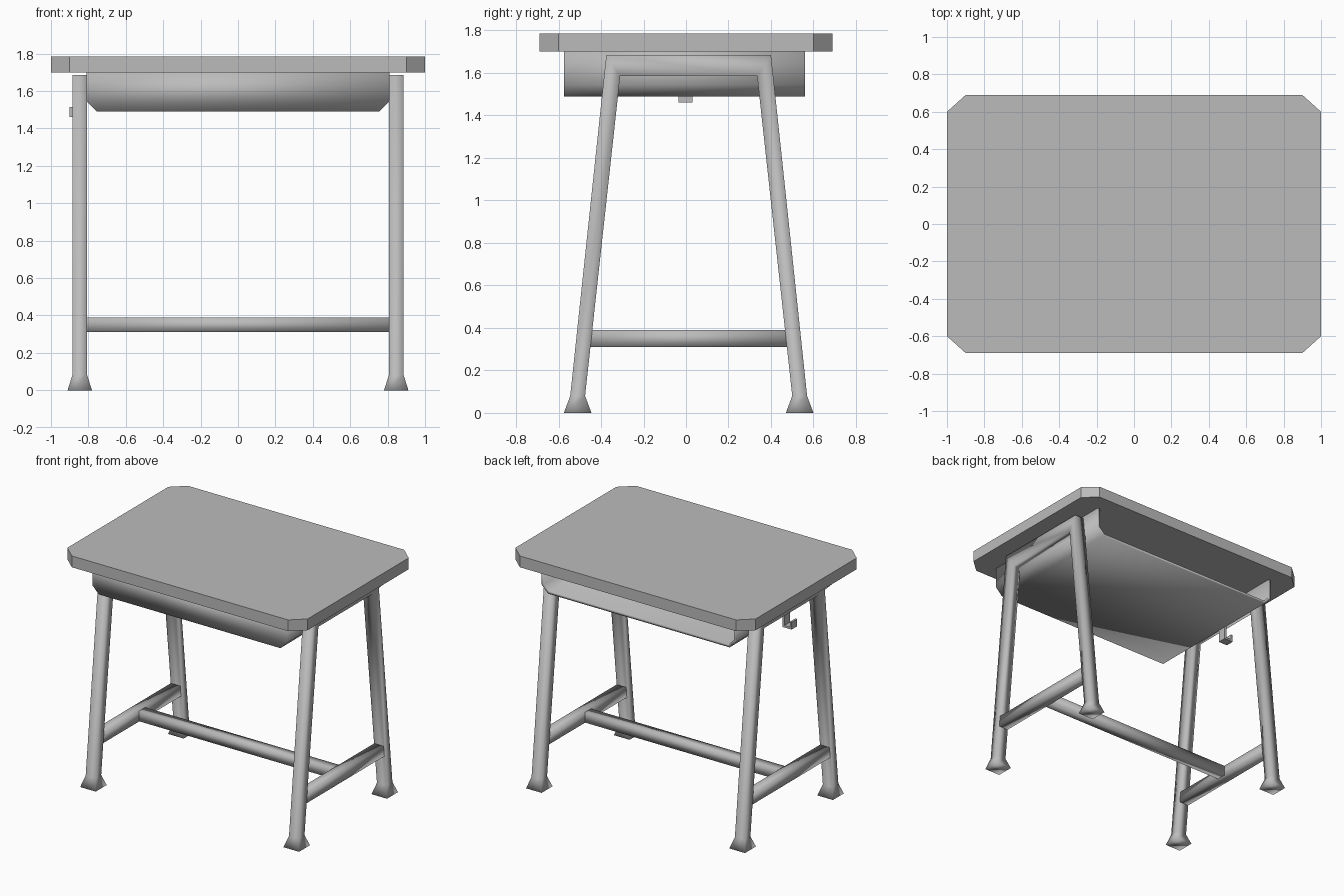
import bpy
import bmesh
from mathutils import Vector

cube = bpy.data.objects.get("Cube")
if cube:
    bpy.data.objects.remove(cube, do_unlink=True)

grey = bpy.data.materials.new("plain_grey")
grey.use_nodes = True
colour = (0.5, 0.5, 0.5, 1)
grey.diffuse_color = colour
grey.node_tree.nodes["Principled BSDF"].inputs["Base Color"].default_value = colour


def finish(name, bm, smooth):
    """Turn a bmesh into a grey object."""
    mesh = bpy.data.meshes.new(name)
    for face in bm.faces:
        face.smooth = smooth
    bm.to_mesh(mesh)
    bm.free()
    mesh.materials.append(grey)
    obj = bpy.data.objects.new(name, mesh)
    bpy.context.collection.objects.link(obj)
    return obj


def loft(rings):
    """Closed solid skinned through rings of equal point count."""
    bm = bmesh.new()
    loops = [[bm.verts.new(p) for p in ring] for ring in rings]
    for a, b in zip(loops, loops[1:]):
        for i in range(len(a)):
            j = (i + 1) % len(a)
            bm.faces.new((a[i], a[j], b[j], b[i]))
    bm.faces.new(loops[0])
    bm.faces.new(loops[-1])
    bmesh.ops.recalc_face_normals(bm, faces=bm.faces)
    return bm


def prism_y(profile, y0, y1):
    return loft([[(x, y, z) for x, z in profile] for y in (y0, y1)])


def box(name, x0, x1, y0, y1, z0, z1):
    return finish(name, prism_y([(x0, z0), (x1, z0), (x1, z1), (x0, z1)], y0, y1), True)


# Table top with clipped corners
outline = [(1, 0.6), (0.9, 0.69), (-0.9, 0.69), (-1, 0.6),
           (-1, -0.6), (-0.9, -0.69), (0.9, -0.69), (1, -0.6)]
finish("table_top", loft([[(x, y, z) for x, y in outline] for z in (1.70, 1.785)]), False)

# Book tray, open at the back and under the top
half = [(0.81, 1.70), (0.81, 1.545), (0.755, 1.49)]
bm = prism_y(half + [(-x, z) for x, z in reversed(half)], -0.575, 0.56)
bm.normal_update()
open_faces = [f for f in bm.faces if f.normal.y > 0.9 or f.normal.z > 0.9]
bmesh.ops.delete(bm, geom=open_faces, context="FACES")
tray = finish("book_tray", bm, True)
shell = tray.modifiers.new("wall", "SOLIDIFY")
shell.thickness = 0.02
shell.offset = -1
shell.use_even_offset = True

# Leg frames: one square tube with flared feet, bent over the top
# Each section: outer (y, z), inner (y, z), half width
MID = 0.0125
LEG_X = 0.846
leg = [((0.5875, 0), (0.4575, 0), 0.065),
       ((0.5575, 0.08), (0.4875, 0.08), 0.04),
       ((0.3875, 1.685), (0.3225, 1.585), 0.04)]


def section(side, cx, outer, inner, w):
    (oy, oz), (iy, iz) = outer, inner
    return [(cx - w, MID + side * oy, oz), (cx + w, MID + side * oy, oz),
            (cx + w, MID + side * iy, iz), (cx - w, MID + side * iy, iz)]


for label, sx in (("left", 1), ("right", -1)):
    cx = sx * LEG_X
    rings = [section(-1, cx, *s) for s in leg]
    rings += [section(1, cx, *s) for s in reversed(leg)]
    finish(label + "_leg_frame", loft(rings), True)
    # Low rail joining front and back legs
    box(label + "_side_rail", cx - 0.039, cx + 0.039, MID - 0.48, MID + 0.48, 0.31, 0.39)

# Long stretcher between the side rails
box("long_stretcher", -0.82, 0.82, MID - 0.037, MID + 0.037, 0.312, 0.388)

# Bag hook below the right frame
hook = [(-0.84, 1.60), (-0.84, 1.475), (-0.885, 1.475), (-0.885, 1.515),
        (-0.90, 1.515), (-0.90, 1.46), (-0.825, 1.46), (-0.825, 1.60)]
finish("bag_hook", prism_y(hook, -0.035, 0.03), False)
